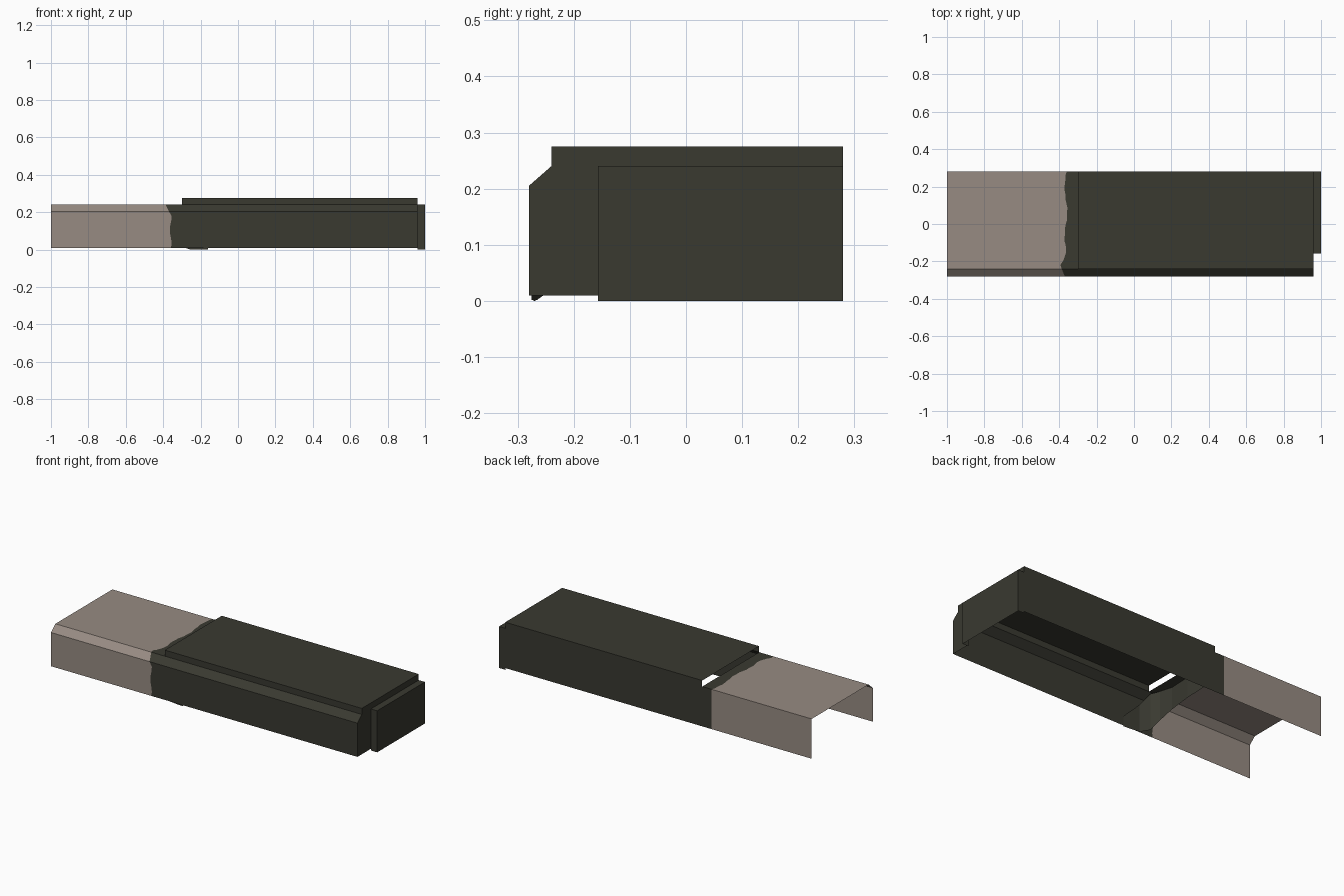
import bpy, math

if "Cube" in bpy.data.objects:
    bpy.data.objects.remove(bpy.data.objects["Cube"])

def material(name, rgb):
    m = bpy.data.materials.new(name)
    m.diffuse_color = (*rgb, 1)
    m.use_nodes = True
    m.node_tree.nodes["Principled BSDF"].inputs["Base Color"].default_value = m.diffuse_color
    return m

BEIGE = material("dusty beige", (0.31, 0.26, 0.225))
DARK = material("dark olive", (0.041, 0.041, 0.030))

def build(name, verts, faces, mat):
    me = bpy.data.meshes.new(name)
    me.from_pydata(verts, [], faces)
    me.materials.append(mat)
    ob = bpy.data.objects.new(name, me)
    bpy.context.collection.objects.link(ob)
    return ob

def sheet(name, row_a, row_b, mat):
    """Strip of quads between two rows of points."""
    n = len(row_a)
    faces = [(i, n + i, n + i + 1, i + 1) for i in range(n - 1)]
    return build(name, row_a + row_b, faces, mat)

def at_x(x, section):
    return [(x, y, z) for y, z in section]

# Channel cross-section, subdivided so that the torn seam can wander
corners = [(-.28, .01), (-.28, .205), (-.24, .24), (.28, .24), (.28, .01)]
section = []
for (y0, z0), (y1, z1), n in zip(corners, corners[1:], (8, 1, 24, 1)):
    section += [(y0 + (y1 - y0) * i / n, z0 + (z1 - z0) * i / n) for i in range(n)]
section.append(corners[-1])

def seam_x(y, z):
    if y > .27:
        return -.36
    if z > .23:
        bulge = -.035 * max(0, 1 - abs(y + .22) / .07)
        return -.364 + .007 * math.sin(y * 24) + .002 * math.sin(y * 90) + bulge
    if z > .2:
        return -.37
    return -.36 + .005 * math.sin(z * 45)

seam = [(seam_x(y, z), y, z) for y, z in section]

# Plain channel and dark collar on either side of the torn seam
sheet("beige_channel", at_x(-1, section), seam, BEIGE)
sheet("dark_collar", seam, at_x(-.30, section), DARK)

# Dark housing with raised roof, open underneath and at the collar end
raised = [(-.28, .01), (-.28, .205), (-.24, .24), (-.24, .275), (.28, .275), (.28, .01)]
sheet("dark_housing", at_x(-.30, raised), at_x(.96, raised), DARK)

# End wall around the doorway
build("end_wall", at_x(.96, [(-.28, .01), (-.157, .01), (-.157, .24), (-.24, .24), (-.28, .205),
                             (.28, .24), (.28, .275), (-.24, .275)]),
      [(0, 1, 2, 3, 4), (3, 2, 5, 6, 7)], DARK)

# Shallow end box
door = [(-.157, 0), (-.157, .24), (.28, .24), (.28, 0)]
sheet("end_box_sides", at_x(.96, door), at_x(1, door), DARK)
build("end_box_plate", at_x(1, door), [(0, 3, 2, 1)], DARK)

# Ragged curtain hanging inside the seam: (x, y, top, bottom)
curtain = [(-.16, -.275, .06, .002), (-.20, -.27, .10, 0), (-.26, -.265, .16, .002),
           (-.31, -.24, .23, .02), (-.34, -.20, .238, .07), (-.36, -.13, .238, .11),
           (-.355, 0, .238, .12), (-.36, .14, .238, .13), (-.355, .278, .238, .14)]
sheet("inner_curtain", [(x, y, b) for x, y, t, b in curtain],
      [(x, y, t) for x, y, t, b in curtain], DARK)
